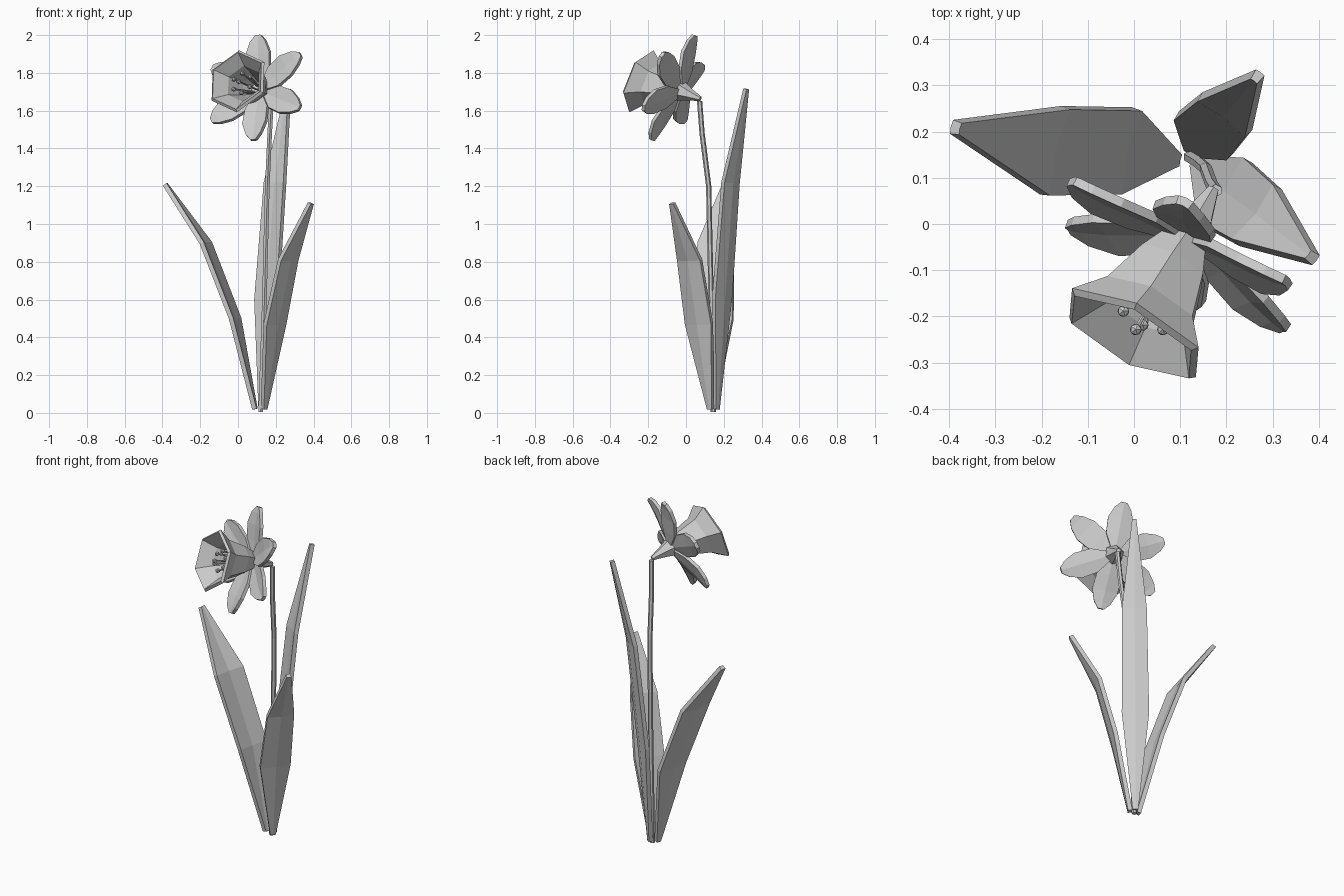
import bpy, bmesh, math
from mathutils import Vector, Matrix

cube = bpy.data.objects.get("Cube")
if cube:
    bpy.data.objects.remove(cube, do_unlink=True)

GREY = (0.6, 0.6, 0.6, 1)
mat = bpy.data.materials.new("plain grey")
mat.use_nodes = True
mat.diffuse_color = GREY
mat.node_tree.nodes["Principled BSDF"].inputs["Base Color"].default_value = GREY


def make(name, bm, thickness=0, offset=0):
    bmesh.ops.recalc_face_normals(bm, faces=bm.faces)
    mesh = bpy.data.meshes.new(name)
    bm.to_mesh(mesh)
    bm.free()
    obj = bpy.data.objects.new(name, mesh)
    bpy.context.collection.objects.link(obj)
    mesh.materials.append(mat)
    if thickness:
        mod = obj.modifiers.new("Thickness", "SOLIDIFY")
        mod.thickness, mod.offset = thickness, offset
    return obj


def loft(bm, rows, closed=True, caps=(True, True)):
    """Join rows of points with quads, as a tube or an open strip."""
    rings = [[bm.verts.new(p) for p in row] for row in rows]
    n = len(rings[0])
    for a, b in zip(rings, rings[1:]):
        for i in range(n if closed else n - 1):
            j = (i + 1) % n
            bm.faces.new((a[i], a[j], b[j], b[i]))
    for ring, cap in zip((rings[0], rings[-1]), caps):
        if closed and cap:
            bm.faces.new(ring)


def blade(name, rows, fold, thickness):
    """Creased strip: each row is a centre and a half-width vector."""
    bm = bmesh.new()
    loft(bm, [(c - w, c + fold * w.length, c + w) for c, w in rows], closed=False)
    return make(name, bm, thickness)


def hexagon(centre, u, v, radius):
    return [centre + radius * (u * math.cos(a) + v * math.sin(a))
            for a in (math.radians(90 + 60 * k) for k in range(6))]


X, Y = Vector((1, 0, 0)), Vector((0, 1, 0))

# Leaves: width direction, then centre and half width from root to tip
leaves = {
    "right_leaf": ((0.23, 0.97, 0), [
        ((0.09, 0.14, 0.02), 0.014), ((-0.015, 0.157, 0.5), 0.094),
        ((-0.17, 0.157, 0.9), 0.097), ((-0.385, 0.208, 1.21), 0.014)]),
    "left_leaf": ((0.6, 0.8, 0), [
        ((0.137, 0.13, 0.02), 0.014), ((0.195, 0.07, 0.47), 0.085),
        ((0.265, 0.02, 0.81), 0.075), ((0.385, -0.072, 1.11), 0.012)]),
    "back_leaf": ((-0.8, 0.6, 0), [
        ((0.125, 0.16, 0.02), 0.014), ((0.15, 0.19, 0.6), 0.073),
        ((0.195, 0.235, 1.22), 0.066), ((0.266, 0.318, 1.715), 0.01)]),
}
for name, (side, rows) in leaves.items():
    side = Vector(side).normalized()
    lean = Vector(rows[-1][0]) - Vector(rows[0][0])
    fold = side.cross(lean).normalized()
    if fold.z > 0:
        fold = -fold
    blade(name, [(Vector(c), side * w) for c, w in rows], fold * 0.12, 0.024)

# Flower frame: n points out of the bloom, u across it, v up it
n = Vector((-0.44, -0.83, 0.34)).normalized()
u = Vector((0, 0.3, 0.95)).cross(n).normalized()
v = n.cross(u)
base = Vector((0.117, -0.028, 1.705))
mouth = Vector((0.0, -0.235, 1.755))

# Stem and the flared tube behind the bloom
bm = bmesh.new()
path = [(0.12, 0.145, 0.005), (0.14, 0.133, 0.6), (0.155, 0.12, 1.2),
        (0.168, 0.085, 1.48), (0.177, 0.072, 1.65)]
loft(bm, [hexagon(Vector(p), X, Y, 0.014) for p in path])
make("stem", bm)
bm = bmesh.new()
loft(bm, [hexagon(base - n * d, u, v, r)
          for d, r in ((0.125, 0.013), (0.06, 0.032), (0, 0.055))])
make("flower_tube", bm)

# Six petals around the axis
for k in range(6):
    a = math.radians(90 + 60 * k)
    out = u * math.cos(a) + v * math.sin(a)
    across = n.cross(out)
    layer = 0.012 * (k % 2)
    rows = [(base + out * r + n * (f + layer), across * w) for r, w, f in (
        (0.03, 0.025, 0.0), (0.11, 0.066, 0.02), (0.2, 0.07, 0.04),
        (0.265, 0.045, 0.045), (0.3, 0.016, 0.042))]
    blade(f"petal_{k + 1}", rows, n * -0.15, 0.02)

# Six-sided trumpet with a flared rim
bm = bmesh.new()
loft(bm, [hexagon(base.lerp(mouth, t), u, v, r) for t, r in
          ((0.05, 0.055), (0.3, 0.085), (0.72, 0.118), (1, 0.176))],
     caps=(True, False))
make("trumpet", bm, 0.018, -1)

# Stamens and the longer pistil in the middle
axis = (mouth - base).normalized()
for k in range(7):
    a = math.radians(60 * k + 30)
    spread = (u * math.cos(a) + v * math.sin(a)) * (k < 6)
    length = 0.2 if k < 6 else 0.235
    foot = base + axis * 0.03 + spread * 0.02
    tip = base + axis * length + spread * 0.055
    bm = bmesh.new()
    loft(bm, [hexagon(p, u, v, 0.005) for p in (foot, tip)])
    bmesh.ops.create_icosphere(bm, subdivisions=1, radius=0.014,
                               matrix=Matrix.Translation(tip))
    make(f"stamen_{k + 1}" if k < 6 else "pistil", bm)
